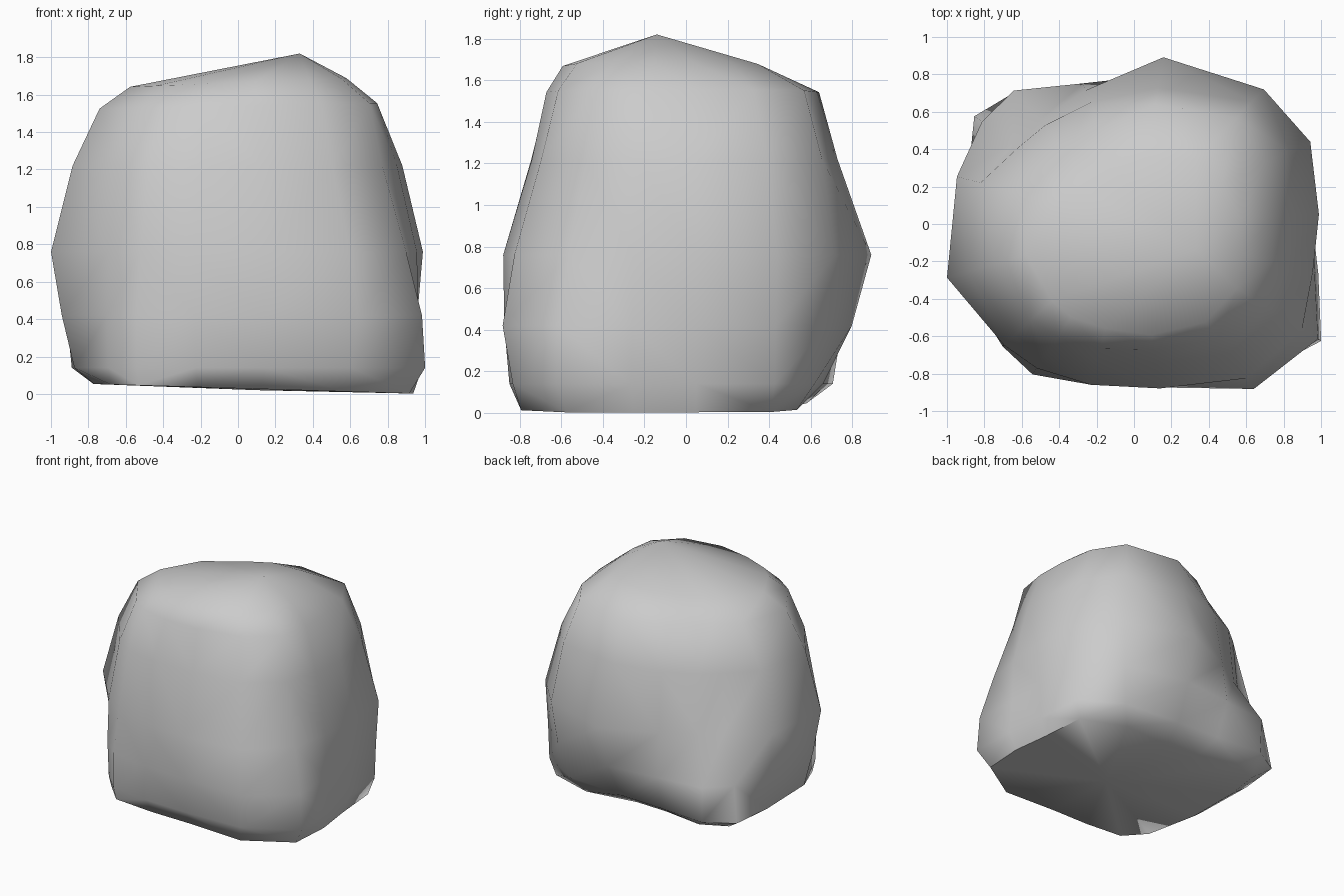
import bpy, bmesh
from math import cos, sin, radians

if "Cube" in bpy.data.objects:
    bpy.data.objects.remove(bpy.data.objects["Cube"])

# Directions of the boulder's main corners, in degrees from +x
ANGLES = [3, 25, 46, 80, 110, 132, 146, 165, 196, 223, 236, 255, 279, 306, 328, 345]

# Each level: height, sideways tilt, radius in each direction
LEVELS = [
    (.03, -.03, [.9, .96, .74, .5, .55, .78, .88, .8, .8, .93, .95, .83, .8, .98, 1.08, .97]),
    (.14, 0, [.95, 1.01, .86, .67, .72, .95, 1.03, .92, .91, .95, .97, .87, .86, 1.03, 1.18, 1.02]),
    (.42, 0, [.96, 1.02, .95, .81, .8, .96, .98, .95, .98, .96, .97, .89, .885, 1.09, 1.16, 1.0]),
    (.76, 0, [.99, 1.04, 1.0, .905, .76, .75, .78, .98, 1.04, .95, .93, .89, .89, 1.02, 1.06, .99]),
    (1.22, 0, [.88, .92, .91, .74, .69, .71, .74, .85, .92, .87, .85, .77, .75, .86, .91, .88]),
    (1.54, .02, [.74, .77, .79, .65, .54, .52, .54, .64, .77, .75, .73, .69, .68, .76, .83, .77]),
    (1.665, .04, [.57, .52, .48, .36, .3, .3, .33, .42, .6, .6, .6, .58, .6, .65, .65, .6]),
]

bm = bmesh.new()

# Stacked rings
rings = []
for z, tilt, radii in LEVELS:
    ring = []
    for a, r in zip(ANGLES, radii):
        x, y = r * cos(radians(a)), r * sin(radians(a))
        ring.append(bm.verts.new((x, y, max(0, z + tilt * x))))
    rings.append(ring)

# Sides
n = len(ANGLES)
for low, high in zip(rings, rings[1:]):
    for i in range(n):
        j = (i + 1) % n
        bm.faces.new((low[i], low[j], high[j], high[i]))

# Off-centre peak and flat underside
peak = bm.verts.new((.33, -.14, 1.82))
base = bm.verts.new((.1, -.2, .02))
for i in range(n):
    j = (i + 1) % n
    bm.faces.new((rings[-1][i], rings[-1][j], peak))
    bm.faces.new((rings[0][j], rings[0][i], base))

bmesh.ops.triangulate(bm, faces=[f for f in bm.faces if len(f.verts) > 3])
bmesh.ops.recalc_face_normals(bm, faces=bm.faces)

mesh = bpy.data.meshes.new("boulder")
bm.to_mesh(mesh)
bm.free()
boulder = bpy.data.objects.new("boulder", mesh)
bpy.context.collection.objects.link(boulder)

# Soft shading
bpy.context.view_layer.objects.active = boulder
boulder.select_set(True)
bpy.ops.object.shade_smooth_by_angle(angle=radians(65))
